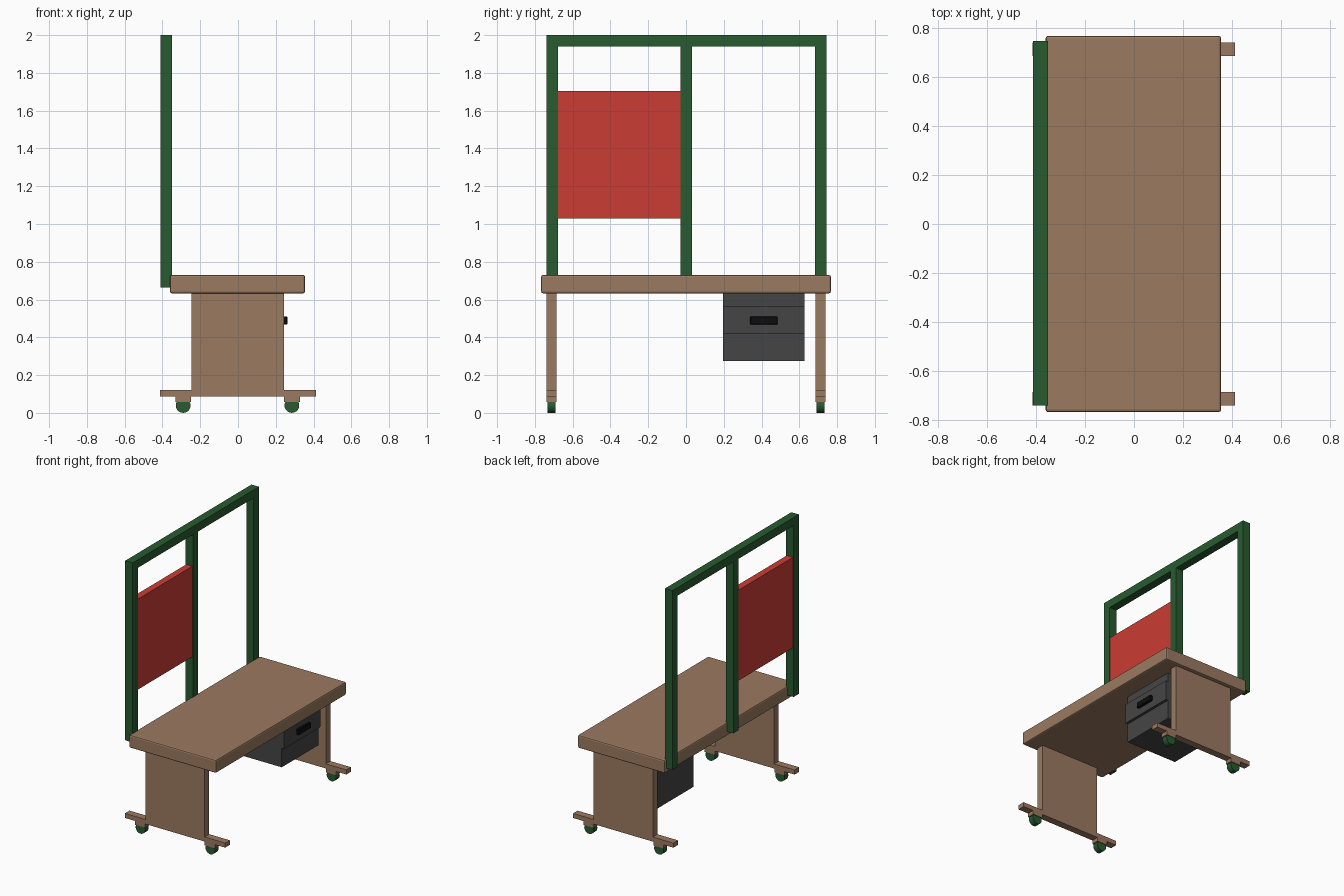
import bpy
from math import radians

if "Cube" in bpy.data.objects:
    bpy.data.objects.remove(bpy.data.objects["Cube"])


def material(name, color):
    m = bpy.data.materials.new(name)
    m.diffuse_color = (*color, 1)
    m.use_nodes = True
    m.node_tree.nodes["Principled BSDF"].inputs["Base Color"].default_value = m.diffuse_color
    return m


WOOD = material("wood", (0.33, 0.195, 0.118))
GREEN = material("green_metal", (0.021, 0.105, 0.03))
RED = material("red_board", (0.6, 0.045, 0.035))
GREY = material("dark_grey", (0.06, 0.06, 0.06))
BLACK = material("black", (0.004, 0.004, 0.004))


def box(name, x, y, z, mat, bevel=0.0, segments=2):
    """Box from (min, max) ranges, with an optional bevel."""
    bpy.ops.mesh.primitive_cube_add(
        size=1, location=[(a + b) / 2 for a, b in (x, y, z)])
    o = bpy.context.object
    o.name = name
    o.scale = [b - a for a, b in (x, y, z)]
    bpy.ops.object.transform_apply(location=False, rotation=False, scale=True)
    o.data.materials.append(mat)
    if bevel:
        b = o.modifiers.new("bevel", "BEVEL")
        b.width = bevel
        b.segments = segments
    return o


# Tabletop
box("tabletop", (-0.36, 0.355), (-0.767, 0.767), (0.633, 0.73), WOOD, 0.01)

# Side panels, feet and casters
for side, s in (("front", -1), ("back", 1)):
    y = tuple(sorted((s * 0.685, s * 0.739)))
    box(side + "_leg_panel", (-0.245, 0.243), y, (0.12, 0.635), WOOD)
    box(side + "_foot", (-0.414, 0.412), y, (0.086, 0.12), WOOD)
    for end, cx in (("left", -0.29), ("right", 0.285)):
        box(f"{side}_{end}_caster_mount", (cx - 0.042, cx + 0.042), y,
            (0.058, 0.087), WOOD)
        bpy.ops.mesh.primitive_cylinder_add(
            vertices=20, radius=0.039, depth=0.043,
            location=(cx, s * 0.712, 0.039), rotation=(radians(90), 0, 0))
        wheel = bpy.context.object
        wheel.name = f"{side}_{end}_caster_wheel"
        wheel.data.materials.append(GREEN)
        bpy.ops.object.shade_smooth_by_angle()

# Upright frame along the left edge
FX = (-0.411, -0.35)
for name, y in (("front_post", (-0.739, -0.678)),
                ("middle_post", (-0.03, 0.031)),
                ("back_post", (0.684, 0.745))):
    box(name, FX, y, (0.665, 1.941), GREEN)
box("top_rail", FX, (-0.739, 0.745), (1.94, 2.0), GREEN)

# Hanging board between front and middle posts
box("board", (-0.406, -0.355), (-0.68, -0.028), (1.03, 1.703), RED)

# Drawer cabinet under the top
CY = (0.197, 0.627)
box("drawer_cabinet", (-0.2, 0.222), CY, (0.275, 0.635), GREY)
box("drawer_front", (0.22, 0.242), CY, (0.417, 0.565), GREY)
box("drawer_handle", (0.24, 0.262), (0.34, 0.485), (0.467, 0.511), BLACK, 0.004, 1)
